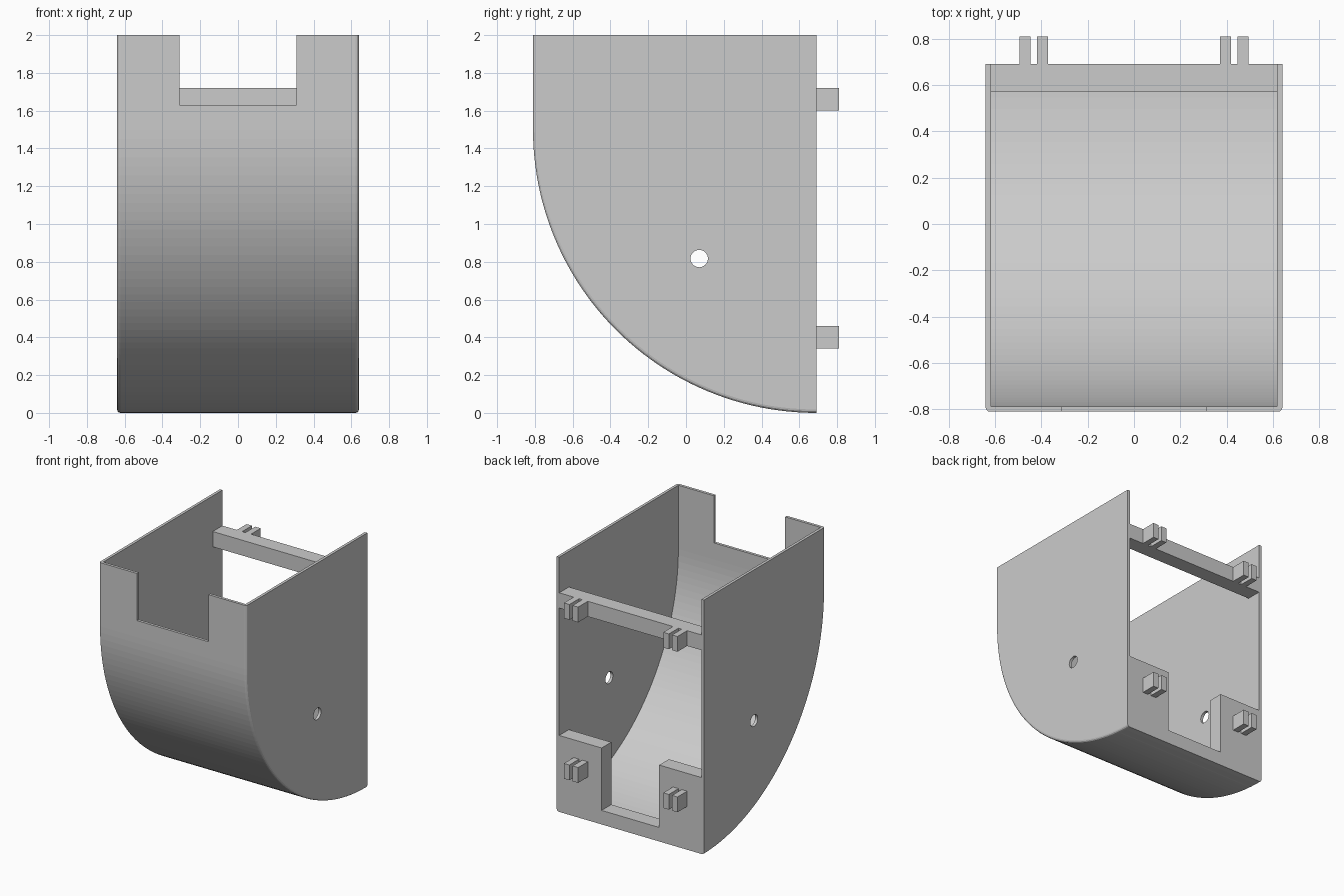
import bpy, bmesh, math
from mathutils import Vector

cube = bpy.data.objects.get("Cube")
if cube:
    bpy.data.objects.remove(cube, do_unlink=True)

grey = bpy.data.materials.new("light grey plastic")
grey.use_nodes = True
colour = (0.6, 0.6, 0.6, 1)
grey.diffuse_color = colour
grey.node_tree.nodes["Principled BSDF"].inputs["Base Color"].default_value = colour

HALF, WALL, BACK, RADIUS, TOP = 0.64, 0.022, 0.69, 1.5, 2.0


def finish(name, bm):
    bmesh.ops.recalc_face_normals(bm, faces=bm.faces)
    mesh = bpy.data.meshes.new(name)
    bm.to_mesh(mesh)
    bm.free()
    mesh.materials.append(grey)
    obj = bpy.data.objects.new(name, mesh)
    bpy.context.collection.objects.link(obj)
    return obj


def prism(name, points, direction):
    """Extrude a closed outline along a direction."""
    bm = bmesh.new()
    face = bm.faces.new([bm.verts.new(p) for p in points])
    made = bmesh.ops.extrude_face_region(bm, geom=[face])["geom"]
    verts = [v for v in made if isinstance(v, bmesh.types.BMVert)]
    bmesh.ops.translate(bm, verts=verts, vec=direction)
    return finish(name, bm)


def box(name, x, y, z):
    points = [(x[0], y[0], z[0]), (x[1], y[0], z[0]), (x[1], y[0], z[1]), (x[0], y[0], z[1])]
    return prism(name, points, (0, y[1] - y[0], 0))


def scoop(name, half, radius, back, top, steps=48):
    """Straight front, quarter-round belly, flat back."""
    arc = [(BACK - radius * math.cos(a), RADIUS - radius * math.sin(a))
           for a in (math.pi / 2 * i / steps for i in range(steps + 1))]
    outline = [(BACK - radius, top)] + arc
    if back > BACK:
        outline.append((back, arc[-1][1]))
    outline.append((back, top))
    return prism(name, [(-half, y, z) for y, z in outline], (2 * half, 0, 0))


def cut(target, cutter):
    mod = target.modifiers.new("cut", 'BOOLEAN')
    mod.operation, mod.solver, mod.object = 'DIFFERENCE', 'EXACT', cutter
    bpy.context.view_layer.objects.active = target
    bpy.ops.object.modifier_apply(modifier=mod.name)
    bpy.data.objects.remove(cutter, do_unlink=True)


# Scoop body with softened rims along the front and belly
shell = scoop("scoop_shell", HALF, RADIUS, BACK, TOP)
bm = bmesh.new()
bm.from_mesh(shell.data)
rims = []
for e in bm.edges:
    a, b = (v.co for v in e.verts)
    on_side = abs(a.x - b.x) < 1e-4
    at_back = min(a.y, b.y) > BACK - 1e-4
    at_top = min(a.z, b.z) > TOP - 1e-4
    if on_side and not at_back and not at_top:
        rims.append(e)
bmesh.ops.bevel(bm, geom=rims, offset=0.018, segments=3, profile=0.5, affect='EDGES')
bm.to_mesh(shell.data)
bm.free()

# Hollow inside, front notch and pivot holes
cut(shell, scoop("hollow_cutter", HALF - WALL, RADIUS - WALL, BACK + 0.2, TOP + 0.2))
cut(shell, box("notch_cutter", (-0.31, 0.31), (-1, -0.6), (1.63, 2.2)))
ring = [Vector((-1, 0.07 + 0.046 * math.cos(t), 0.817 + 0.046 * math.sin(t)))
        for t in (math.tau * i / 32 for i in range(32))]
cut(shell, prism("pivot_cutter", ring, (2, 0, 0)))

# Rear cross bar and U-shaped lower panel
inner = HALF - WALL
depth = (0.57, BACK)
box("upper_cross_bar", (-inner, inner), depth, (1.60, 1.72))
half_u = [(inner, 0.004), (inner, 0.60), (0.25, 0.60), (0.25, 0.11)]
u_shape = half_u + [(-x, z) for x, z in reversed(half_u)]
prism("lower_back_panel", [(x, depth[0], z) for x, z in u_shape], (0, depth[1] - depth[0], 0))

# Split mounting pegs, two prongs each
for level, z in (("upper", (1.60, 1.72)), ("lower", (0.34, 0.46))):
    for side, s in (("left", 1), ("right", -1)):
        for part, x in (("inner", (0.37, 0.418)), ("outer", (0.446, 0.493))):
            box(f"{level}_{side}_{part}_prong", sorted(s * v for v in x), (BACK - 0.01, 0.81), z)
